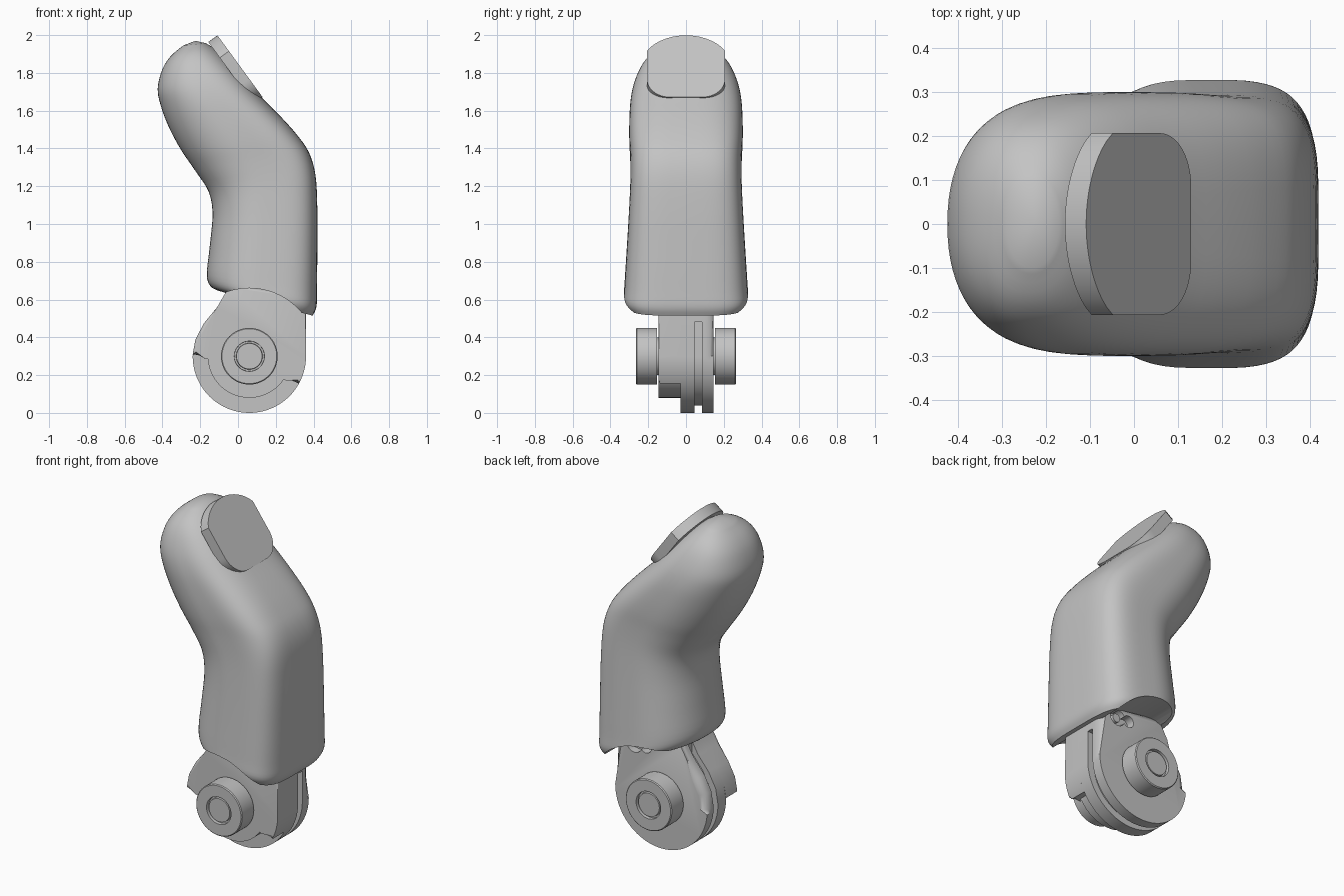
import bpy, bmesh, math
from mathutils import Vector

if "Cube" in bpy.data.objects:
    bpy.data.objects.remove(bpy.data.objects["Cube"], do_unlink=True)

grey = bpy.data.materials.new("plain grey")
grey.use_nodes = True
grey.diffuse_color = (0.55, 0.55, 0.55, 1)
grey.node_tree.nodes["Principled BSDF"].inputs["Base Color"].default_value = grey.diffuse_color

AX, AZ = 0.06, 0.30  # hinge axis


def finish(name, bm, angle=35):
    bmesh.ops.recalc_face_normals(bm, faces=bm.faces)
    mesh = bpy.data.meshes.new(name)
    bm.to_mesh(mesh)
    bm.free()
    ob = bpy.data.objects.new(name, mesh)
    bpy.context.collection.objects.link(ob)
    mesh.materials.append(grey)
    smooth(ob, angle)
    return ob


def smooth(ob, angle):
    bpy.ops.object.select_all(action="DESELECT")
    ob.select_set(True)
    bpy.context.view_layer.objects.active = ob
    bpy.ops.object.shade_smooth_by_angle(angle=math.radians(angle))


def cut(ob, cutter, angle=35):
    mod = ob.modifiers.new("cut", "BOOLEAN")
    mod.operation, mod.solver, mod.object = "DIFFERENCE", "EXACT", cutter
    bpy.context.view_layer.objects.active = ob
    bpy.ops.object.modifier_apply(modifier="cut")
    bpy.data.objects.remove(cutter, do_unlink=True)
    smooth(ob, angle)


def arc(r, start, end, steps=40):
    angles = [math.radians(start + (end - start) * i / steps) for i in range(steps + 1)]
    return [(AX + r * math.cos(a), AZ + r * math.sin(a)) for a in angles]


def plate(name, outline, y0, y1, round_y=None, radius=0.04):
    """Extrude an x-z outline along y, rounding the rim at round_y."""
    bm = bmesh.new()
    rings = [[bm.verts.new((x, y, z)) for x, z in outline] for y in (y0, y1)]
    for ring in rings:
        bm.faces.new(ring)
    n = len(outline)
    for i in range(n):
        j = (i + 1) % n
        bm.faces.new((rings[0][i], rings[0][j], rings[1][j], rings[1][i]))
    if round_y is not None:
        rim = [e for e in bm.edges if all(abs(v.co.y - round_y) < 1e-5 for v in e.verts)]
        bmesh.ops.bevel(bm, geom=rim, offset=radius, segments=5, profile=0.5,
                        affect="EDGES", clamp_overlap=True)
    return finish(name, bm)


def disc(name, x, z, r, y0, y1, steps=48):
    pts = [(x + r * math.cos(math.tau * i / steps), z + r * math.sin(math.tau * i / steps))
           for i in range(steps)]
    return plate(name, pts, y0, y1)


def lathe(name, profile, side, steps=64):
    """Revolve (radius, y) points about the hinge axis."""
    bm = bmesh.new()
    verts = [bm.verts.new((AX + r, side * y, AZ)) for r, y in profile]
    edges = [bm.edges.new(pair) for pair in zip(verts, verts[1:])]
    bmesh.ops.spin(bm, geom=verts + edges, cent=(AX, 0, AZ), axis=(0, 1, 0),
                   angle=math.tau, steps=steps, use_duplicate=False)
    bmesh.ops.remove_doubles(bm, verts=bm.verts, dist=1e-5)
    return finish(name, bm)


# Finger shell: palm x, z, back x, z, half width, squareness of the back
stations = [
    (-.10, .645, .395, .515, .305, 4), (-.145, .67, .415, .56, .328, 4),
    (-.165, .73, .418, .65, .325, 4), (-.15, .88, .42, .85, .314, 4),
    (-.135, 1.05, .42, 1.08, .302, 4), (-.155, 1.17, .41, 1.26, .295, 4),
    (-.225, 1.28, .375, 1.38, .295, 3.9), (-.30, 1.39, .31, 1.475, .30, 3.7),
    (-.365, 1.51, .22, 1.575, .30, 3.4), (-.41, 1.63, .11, 1.685, .293, 3.1),
    (-.425, 1.72, .02, 1.785, .272, 2.8), (-.40, 1.82, -.06, 1.87, .23, 2.5),
    (-.355, 1.89, -.12, 1.925, .175, 2.2), (-.29, 1.945, -.17, 1.957, .1, 2),
]


def spline(rows, sub=4):
    out = []
    for i in range(len(rows) - 1):
        a, b, c, d = (rows[min(max(i + k, 0), len(rows) - 1)] for k in (-1, 0, 1, 2))
        for s in range(sub):
            t = s / sub
            out.append([q + .5 * t * (r - p + t * (2 * p - 5 * q + 4 * r - e + t * (3 * (q - r) + e - p)))
                        for p, q, r, e in zip(a, b, c, d)])
    return out + [rows[-1]]


def signed_power(v, p):
    return math.copysign(abs(v) ** p, v)


bm = bmesh.new()
rings, count = [], 72
for px, pz, dx, dz, w, n in spline(stations):
    palm, back = Vector((px, 0, pz)), Vector((dx, 0, dz))
    ring = []
    for i in range(count):
        c, s = math.cos(math.tau * i / count), math.sin(math.tau * i / count)
        e = 2 / (n if c > 0 else 2.25)
        p = (palm + back) / 2 + (back - palm) / 2 * signed_power(c, e)
        ring.append(bm.verts.new((p.x, w * signed_power(s, e), p.z)))
    rings.append(ring)
for a, b in zip(rings, rings[1:]):
    for i in range(count):
        j = (i + 1) % count
        bm.faces.new((a[i], a[j], b[j], b[i]))
bm.faces.new(rings[0])
tip = bm.verts.new((-.225, 0, 1.97))
for i in range(count):
    bm.faces.new((rings[-1][i], rings[-1][(i + 1) % count], tip))
shell = finish("finger_shell", bm)
cut(shell, disc("joint_clearance", AX, AZ, .36, -.5, .5, 96))

# Fingernail: flat slab along the sloping back of the tip
base, along, normal = Vector((.13, 0, 1.672)), Vector((-.59, 0, .807)), Vector((.807, 0, .59))
half, length, shoulder, corner = .207, .405, .30, .12
outline = []
for i in range(13):  # rounded lower corner
    a = math.pi / 2 * i / 12
    outline.append((half - corner + corner * math.sin(a), corner - corner * math.cos(a)))
for i in range(13):  # arched tip
    y = half * (1 - i / 12)
    outline.append((y, shoulder + (length - shoulder) * math.sqrt(1 - .9 * (y / half) ** 2)
                    - (length - shoulder) * .3 * (y / half) ** 2))
outline += [(-y, s) for y, s in reversed(outline[:-1])]
bm = bmesh.new()
face = bm.faces.new([bm.verts.new(base + along * s + Vector((0, y, 0))) for y, s in outline])
grown = bmesh.ops.extrude_face_region(bm, geom=[face], use_keep_orig=True)
for v in grown["geom"]:
    if isinstance(v, bmesh.types.BMVert):
        v.co -= normal * .06
finish("fingernail", bm)

# Knuckle: stacked plates around the hinge
neck = [(.36, .62), (-.05, .68), (-.07, .63), (-.11, .56), (-.18, .475), (-.225, .39)]
full = arc(.3, 180, 360) + neck
stepped = arc(.22, 180, 330) + arc(.3, 331, 360, 10) + neck + [(-.24, .31)]
inset = .04
groove = (arc(.3 - inset, 180, 360) + [(AX + .3 - inset, .48), (.36, .48)] + neck[:3]
          + [(x + inset, z) for x, z in neck[3:]])
plate("knuckle_front", stepped, -.145, -.03, -.145, .025)
plate("knuckle_core", full, -.03, .045)
plate("knuckle_groove", groove, .045, .085)
rear = plate("knuckle_rear", full, .085, .145, .145, .045)

# Cable opening with its small pin
for x, r in ((.16, .035), (.235, .05)):
    cut(rear, disc("opening", x, .57, r, .095, .3))
disc("cable_pin", .235, .57, .025, .09, .135, 24)

# Hinge bosses with a recessed ring about the pin
boss = [(0, .26), (.068, .26), (.07, .245), (.079, .245), (.08, .265), (.145, .265),
        (.15, .26), (.15, .153), (.1, .153), (.1, .12)]
for side, label in ((-1, "front"), (1, "back")):
    lathe("hinge_boss_" + label, boss, side)
